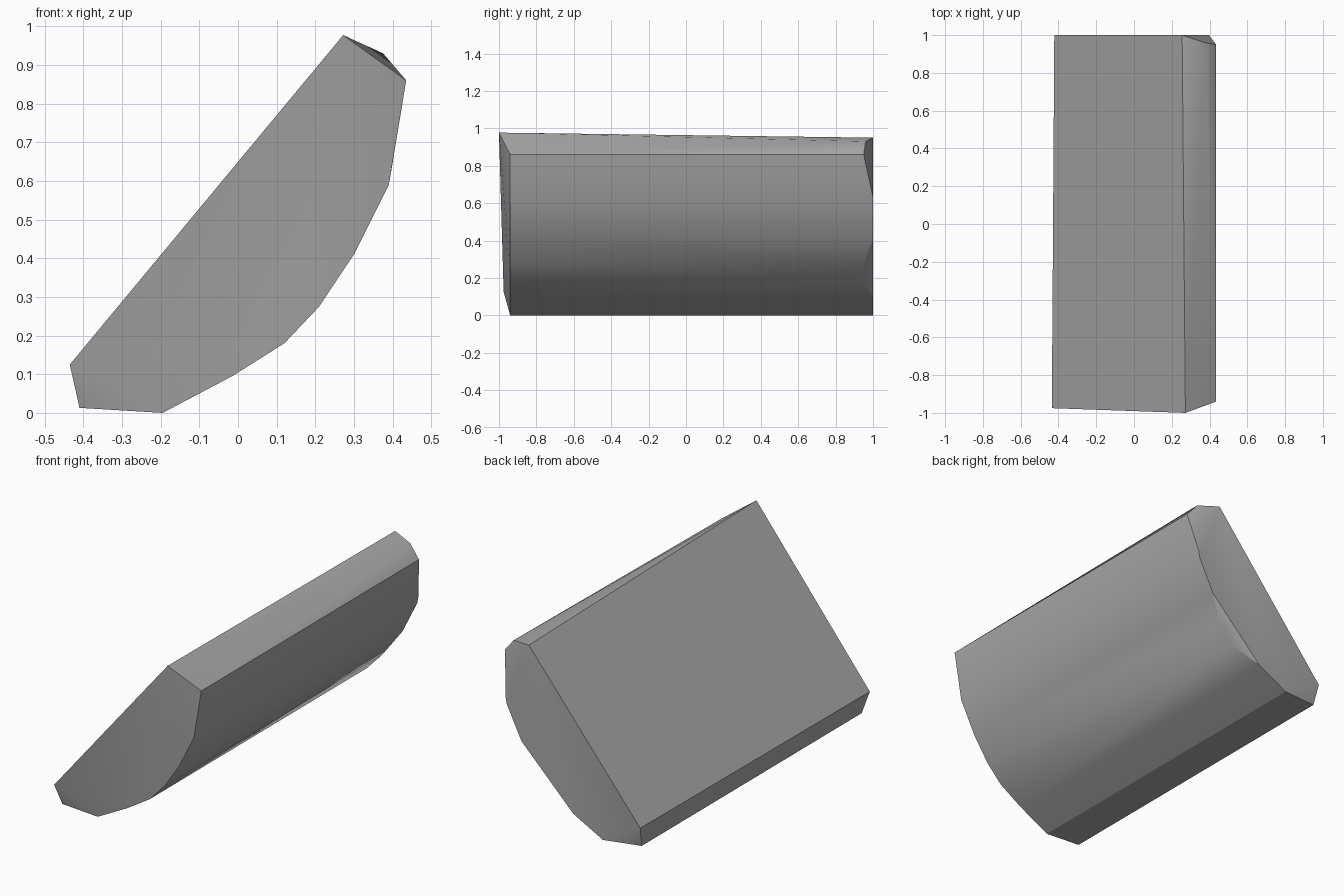
import bpy
import bmesh
import math

cube = bpy.data.objects.get("Cube")
if cube:
    bpy.data.objects.remove(cube, do_unlink=True)

FRONT, BACK, CHIP = -0.94, 1.0, 0.95

# Stone colour
stone = bpy.data.materials.new("stone grey")
stone.use_nodes = True
grey = (0.4, 0.4, 0.4, 1)
stone.diffuse_color = grey
stone.node_tree.nodes["Principled BSDF"].inputs["Base Color"].default_value = grey

# Rounded belly: x and z of each ridge, with where it ends at the back
belly = [
    (0.435, 0.86, CHIP), (0.39, 0.59, BACK), (0.30, 0.41, BACK),
    (0.21, 0.275, CHIP), (0.12, 0.18, CHIP), (-0.015, 0.095, BACK),
    (-0.195, 0.0, BACK), (-0.41, 0.013, 0.97),
]
points = []
for x, z, back in belly:
    points += [(x, FRONT, z), (x, back, z)]

# Flat sloping face and the chipped upper back corner
points += [(0.272, -1, 0.977), (0.255, BACK, 0.95),
           (-0.435, -0.975, 0.125), (-0.422, BACK, 0.125),
           (0.375, 0.96, 0.93), (0.397, BACK, 0.63)]

# Wrap the corners into one solid block
bm = bmesh.new()
for p in points:
    bm.verts.new(p)
hull = bmesh.ops.convex_hull(bm, input=bm.verts)
bmesh.ops.delete(bm, geom=[v for v in bm.verts if not v.link_faces], context='VERTS')
bmesh.ops.dissolve_limit(bm, angle_limit=math.radians(1), verts=bm.verts, edges=bm.edges)
bmesh.ops.recalc_face_normals(bm, faces=bm.faces)
mesh = bpy.data.meshes.new("rock_slab")
bm.to_mesh(mesh)
bm.free()
mesh.materials.append(stone)
slab = bpy.data.objects.new("rock_slab", mesh)
bpy.context.collection.objects.link(slab)

# Soft shading across the belly, crisp main edges
bpy.context.view_layer.objects.active = slab
slab.select_set(True)
bpy.ops.object.shade_smooth_by_angle(angle=math.radians(30))
